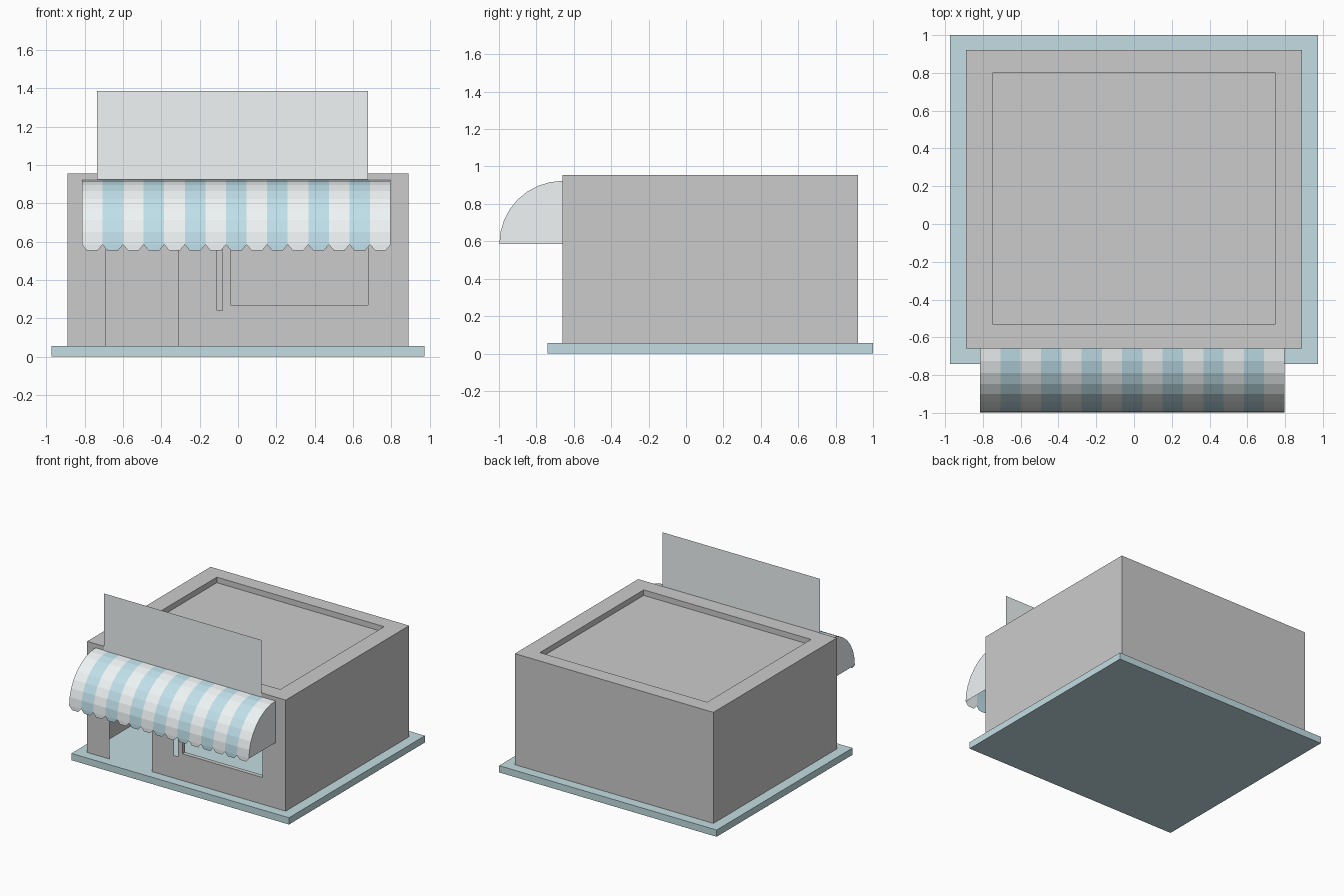
import bpy
import math

if "Cube" in bpy.data.objects:
    bpy.data.objects.remove(bpy.data.objects["Cube"])


def material(name, rgb):
    m = bpy.data.materials.new(name)
    m.diffuse_color = (*rgb, 1)
    m.use_nodes = True
    m.node_tree.nodes["Principled BSDF"].inputs["Base Color"].default_value = m.diffuse_color
    return m


teal = material("teal", (0.55, 0.73, 0.77))
pale = material("pale", (0.87, 0.91, 0.92))
blue = material("blue", (0.53, 0.75, 0.83))


def build(name, verts, faces, mat=None):
    me = bpy.data.meshes.new(name)
    me.from_pydata(verts, [], faces)
    me.update()
    ob = bpy.data.objects.new(name, me)
    bpy.context.collection.objects.link(ob)
    if mat:
        me.materials.append(mat)
    return ob


def box(name, x0, x1, y0, y1, z0, z1, mat=None):
    bpy.ops.mesh.primitive_cube_add(size=1, location=((x0 + x1) / 2, (y0 + y1) / 2, (z0 + z1) / 2))
    ob = bpy.context.object
    ob.name = name
    ob.scale = (x1 - x0, y1 - y0, z1 - z0)
    if mat:
        ob.data.materials.append(mat)
    return ob


FRONT, FLOOR, TOP = -0.66, 0.055, 0.955

# Ground slab, also the shop floor
box("base_slab", -0.975, 0.975, -0.74, 1.0, 0, FLOOR, teal)

# Side walls, back wall, parapet and sunken roof as stacked rectangular loops
loops = [(0.89, FRONT, 0.92, FLOOR), (0.89, FRONT, 0.92, TOP),
         (0.75, -0.53, 0.80, TOP), (0.75, -0.53, 0.80, 0.91)]
verts, faces = [], []
for x, y0, y1, z in loops:
    verts += [(-x, y0, z), (x, y0, z), (x, y1, z), (-x, y1, z)]
for k in range(3):
    for i in range(4):
        if k == 0 and i == 0:
            continue  # the front wall is made separately
        j = (i + 1) % 4
        faces.append((4 * k + i, 4 * k + j, 4 * k + 4 + j, 4 * k + 4 + i))
faces.append((12, 13, 14, 15))
build("walls_and_roof", verts, faces)

# Thin front wall with door and window openings
xs = [-0.89, -0.69, -0.31, -0.11, 0.69, 0.89]
zs = [FLOOR, 0.24, 0.72, TOP]
openings = {(1, 0), (1, 1), (3, 1)}
verts = [(x, FRONT, z) for z in zs for x in xs]
n = len(xs)
faces = [(r * n + c, r * n + c + 1, (r + 1) * n + c + 1, (r + 1) * n + c)
         for r in range(len(zs) - 1) for c in range(n - 1) if (c, r) not in openings]
build("front_wall", verts, faces)

# Window frame just behind the opening
fy0, fy1 = FRONT + 0.004, FRONT + 0.04
box("window_frame_left", -0.08, -0.04, fy0, fy1, 0.23, 0.74)
box("window_frame_right", 0.68, 0.72, fy0, fy1, 0.23, 0.74)
box("window_frame_sill", -0.04, 0.68, fy0, fy1, 0.23, 0.27)
box("window_frame_head", -0.04, 0.68, fy0, fy1, 0.70, 0.74)

# Quarter-round awning: striped strips with scalloped valance
AX0, AX1, COUNT, SEG, R, AZ = -0.815, 0.797, 15, 8, 0.338, 0.585
arc = [(FRONT - R * math.cos(math.pi / 2 * i / SEG), AZ + R * math.sin(math.pi / 2 * i / SEG))
       for i in range(SEG + 1)]
w = (AX1 - AX0) / COUNT
for s in range(COUNT):
    x0, x1 = AX0 + s * w, AX0 + (s + 1) * w
    verts = [(x, y, z) for y, z in arc for x in (x0, x1)]
    faces = [(2 * i, 2 * i + 1, 2 * i + 3, 2 * i + 2) for i in range(SEG)]
    k = len(verts)
    verts += [(x0 + 0.24 * w, arc[0][0], 0.554), (x0 + 0.76 * w, arc[0][0], 0.554)]
    faces.append((0, k, k + 1, 1))
    build(f"awning_stripe_{s + 1}", verts, faces, blue if s % 2 else pale)

# Awning end panels
for name, x in (("awning_end_left", AX0), ("awning_end_right", AX1)):
    pts = [(x, y, z) for y, z in arc] + [(x, FRONT, AZ)]
    if x > 0:
        pts.reverse()
    build(name, pts, [tuple(range(len(pts)))], pale)

# Blank thin sign board standing above the awning
sy = FRONT - 0.008
build("sign_board", [(-0.735, sy, 0.925), (0.68, sy, 0.925), (0.68, sy, 1.388), (-0.735, sy, 1.388)],
      [(0, 1, 2, 3)], pale)
